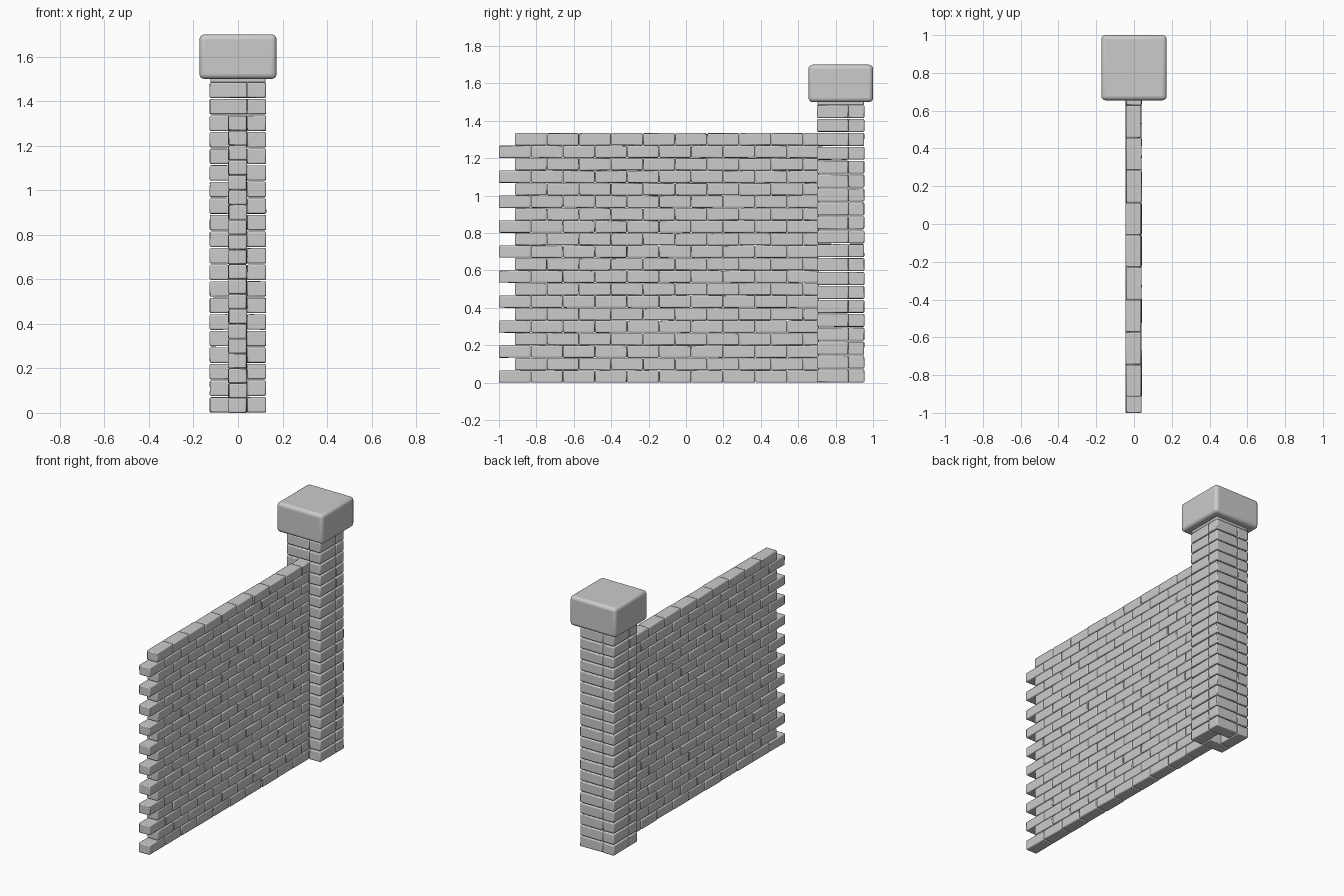
import bpy, bmesh, math, random
from mathutils import Vector, Matrix

if "Cube" in bpy.data.objects:
    bpy.data.objects.remove(bpy.data.objects["Cube"])

random.seed(4)


def add_box(bm, lo, hi, jitter=0.0):
    lo, hi = Vector(lo), Vector(hi)
    size = hi - lo
    geo = bmesh.ops.create_cube(bm, size=1, matrix=Matrix.Translation((lo + hi) / 2)
                                @ Matrix.Diagonal((*size, 1)))
    for v in geo["verts"]:
        v.co += Vector([random.uniform(-jitter, jitter) for _ in range(3)])
        v.co.z = max(v.co.z, 0)


def finish(bm, name, bevel, segments):
    mesh = bpy.data.meshes.new(name)
    bm.to_mesh(mesh)
    bm.free()
    obj = bpy.data.objects.new(name, mesh)
    bpy.context.collection.objects.link(obj)
    mod = obj.modifiers.new("rounded_edges", "BEVEL")
    mod.width, mod.segments = bevel, segments
    mod.limit_method = 'NONE'
    bpy.ops.object.select_all(action='DESELECT')
    obj.select_set(True)
    bpy.context.view_layer.objects.active = obj
    bpy.ops.object.shade_smooth_by_angle(angle=math.radians(35))
    return obj


ROWS, LENGTH, WALL_END, GAP = 20, 0.1714, 0.712, 0.002

# Wall: running bond, alternate courses set back half a brick
bm = bmesh.new()
pitch = 1.336 / ROWS
for row in range(ROWS):
    y = -1.0 + (row % 2) * LENGTH / 2
    while y < WALL_END - 0.02:
        end = min(y + LENGTH, WALL_END)
        dx = random.uniform(-0.002, 0.002)
        add_box(bm, (-0.043 + dx, y, row * pitch),
                (0.039 + dx, end - GAP, (row + 1) * pitch - GAP), 0.0008)
        y += LENGTH
finish(bm, "wall_bricks", 0.006, 2)

# Pillar: four bricks in a pinwheel on every course
bm = bmesh.new()
pitch = 1.488 / ROWS
CENTRE_Y, R, S = 0.827, 0.127, 0.042
pinwheel = [(-R, -R, S, -S), (S, -R, R, S), (-S, S, R, R), (-R, -S, -S, R)]
for row in range(ROWS):
    for x0, y0, x1, y1 in pinwheel:
        add_box(bm, (x0, CENTRE_Y + y0, row * pitch + 0.002),
                (x1 - GAP / 2, CENTRE_Y + y1 - GAP / 2, (row + 1) * pitch - 0.004), 0.001)
finish(bm, "pillar_bricks", 0.006, 2)

# Neck between the top course and the capstone
bm = bmesh.new()
add_box(bm, (-0.124, CENTRE_Y - 0.124, 1.484), (0.124, CENTRE_Y + 0.124, 1.53))
finish(bm, "pillar_neck", 0.006, 2)

# Rounded capstone
bm = bmesh.new()
add_box(bm, (-0.173, 0.655, 1.5), (0.173, 1.0, 1.7))
finish(bm, "capstone", 0.022, 4)
